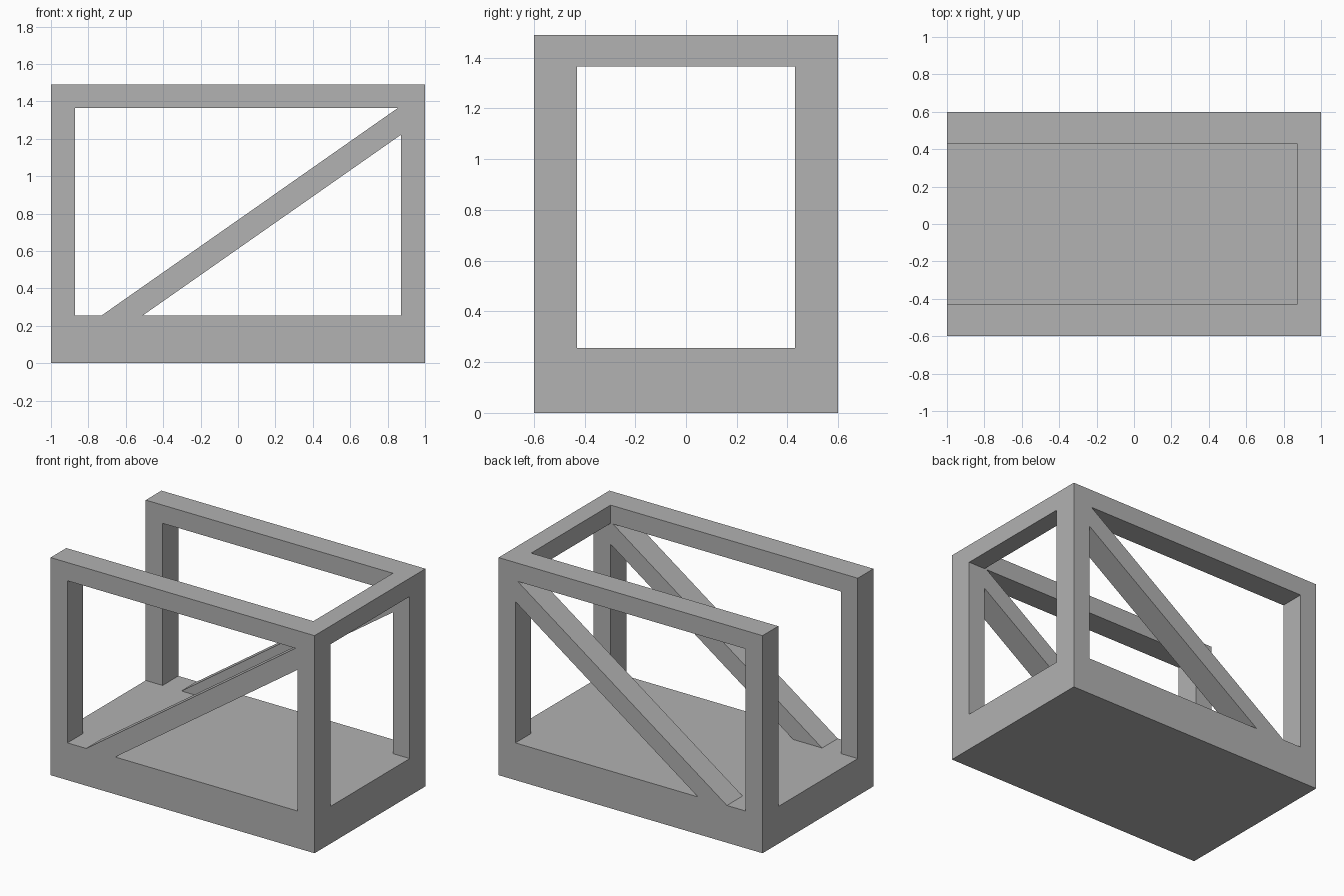
import bpy
import bmesh
from mathutils import Vector

if "Cube" in bpy.data.objects:
    bpy.data.objects.remove(bpy.data.objects["Cube"], do_unlink=True)

WIDTH, DEPTH, HEIGHT = 2.0, 1.2, 1.49
FLOOR, BEAM = 0.255, 1.365      # top of the base slab, underside of the top beams
POST_X, POST_Y = 0.872, 0.43    # inner faces of the posts

grey = bpy.data.materials.new("plain grey")
grey.use_nodes = True
colour = (0.445, 0.445, 0.445, 1)
grey.diffuse_color = colour
grey.node_tree.nodes["Principled BSDF"].inputs["Base Color"].default_value = colour


def prism(name, outline, sweep):
    """Extrude a flat outline along the sweep vector into a solid."""
    bm = bmesh.new()
    face = bm.faces.new([bm.verts.new(p) for p in outline])
    new = bmesh.ops.extrude_face_region(bm, geom=[face])["geom"]
    moved = [v for v in new if isinstance(v, bmesh.types.BMVert)]
    bmesh.ops.translate(bm, verts=moved, vec=Vector(sweep))
    bmesh.ops.recalc_face_normals(bm, faces=bm.faces)
    mesh = bpy.data.meshes.new(name)
    bm.to_mesh(mesh)
    bm.free()
    mesh.materials.append(grey)
    obj = bpy.data.objects.new(name, mesh)
    bpy.context.collection.objects.link(obj)
    return obj


def box(name, x, y, z):
    base = [(x[0], y[0], z[0]), (x[1], y[0], z[0]), (x[1], y[1], z[0]), (x[0], y[1], z[0])]
    return prism(name, base, (0, 0, z[1] - z[0]))


def side_cutter(name, profile):
    """Cutter running through both long sides."""
    return prism(name, [(x, -1, z) for x, z in profile], (0, 2, 0))


# Solid block that becomes the braced frame
frame = box("braced_frame", (-WIDTH / 2, WIDTH / 2), (-DEPTH / 2, DEPTH / 2), (0, HEIGHT))

cutters = [
    # Interior, open at the top and at the right end
    box("interior_cutter", (-1.2, POST_X), (-POST_Y, POST_Y), (FLOOR, 1.7)),
    # Window in the closed end
    box("end_window_cutter", (0.7, 1.2), (-POST_Y, POST_Y), (FLOOR, BEAM)),
    # Side openings above and below the diagonal braces
    side_cutter("upper_opening_cutter",
                [(-POST_X, FLOOR), (-0.73, FLOOR), (0.855, BEAM), (-POST_X, BEAM)]),
    side_cutter("lower_opening_cutter",
                [(-0.51, FLOOR), (POST_X, FLOOR), (POST_X, 1.222)]),
]

for cutter in cutters:
    mod = frame.modifiers.new(cutter.name, 'BOOLEAN')
    mod.operation = 'DIFFERENCE'
    mod.solver = 'EXACT'
    mod.object = cutter
    cutter.hide_render = True

# Bake the cuts and discard the cutters
bpy.context.view_layer.update()
evaluated = frame.evaluated_get(bpy.context.evaluated_depsgraph_get())
carved = bpy.data.meshes.new_from_object(evaluated)
frame.modifiers.clear()
frame.data = carved
for cutter in cutters:
    bpy.data.objects.remove(cutter, do_unlink=True)
